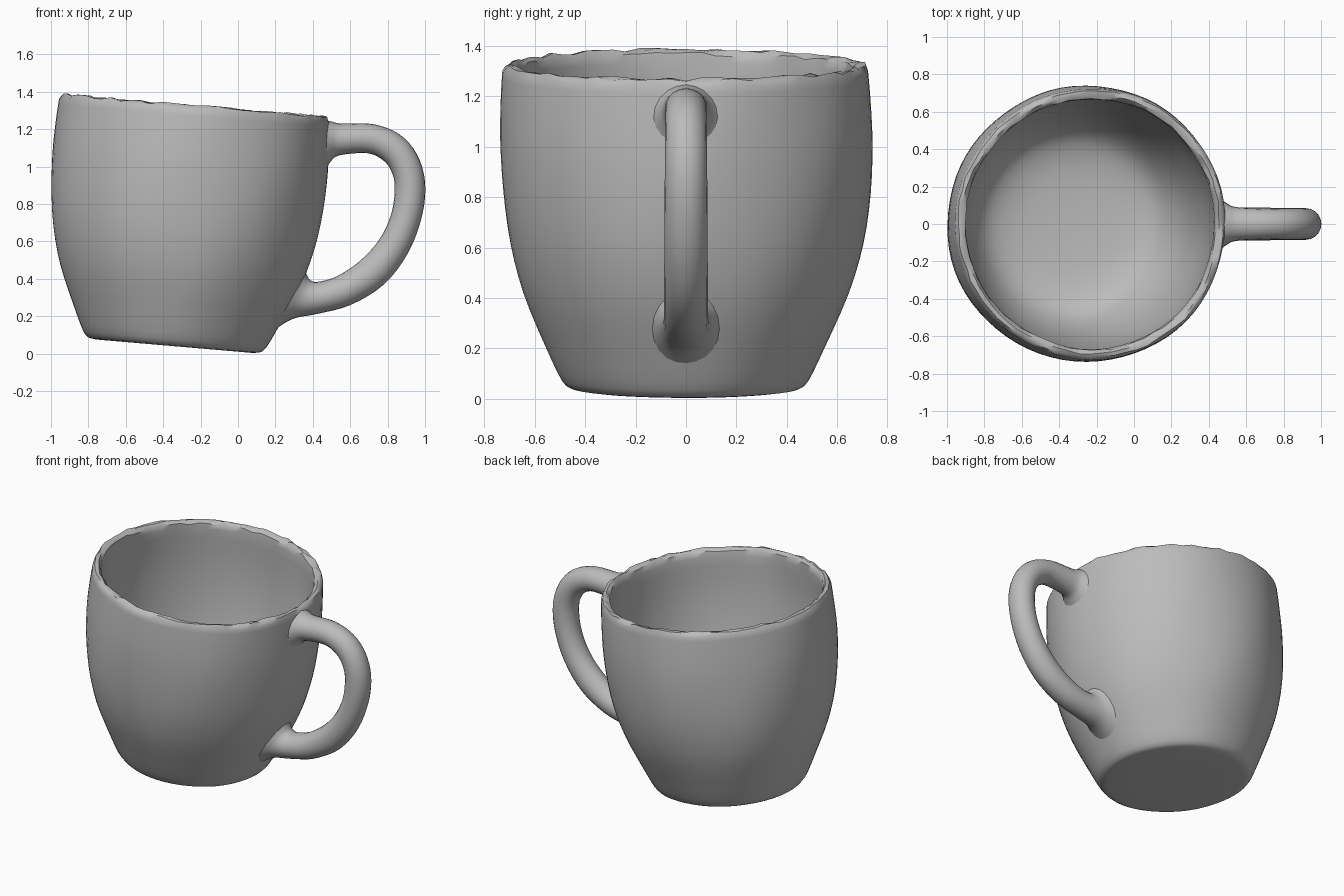
import bpy, bmesh, math, random
from mathutils import Vector, Matrix

if "Cube" in bpy.data.objects:
    bpy.data.objects.remove(bpy.data.objects["Cube"])

random.seed(4)
clay = bpy.data.materials.new("grey clay")
clay.diffuse_color = (0.5, 0.5, 0.5, 1)
clay.use_nodes = True
clay.node_tree.nodes["Principled BSDF"].inputs["Base Color"].default_value = clay.diffuse_color


def smooth_path(rows, steps):
    """Catmull-Rom interpolation through rows of numbers."""
    pts = [Vector(r) for r in rows]
    out = []
    for i in range(len(pts) - 1):
        a, b, c, d = pts[max(i - 1, 0)], pts[i], pts[i + 1], pts[min(i + 2, len(pts) - 1)]
        for s in range(steps):
            t = s / steps
            out.append(0.5 * (2 * b + (c - a) * t + (2 * a - 5 * b + 4 * c - d) * t * t
                              + (3 * b - a - 3 * c + d) * t ** 3))
    return out + [pts[-1]]


def loft(name, rings):
    """Skin a stack of closed rings and cap both ends."""
    bm = bmesh.new()
    loops = [[bm.verts.new(p) for p in ring] for ring in rings]
    n = len(loops[0])
    for a, b in zip(loops, loops[1:]):
        for i in range(n):
            j = (i + 1) % n
            bm.faces.new((a[i], a[j], b[j], b[i]))
    bm.faces.new(loops[0])
    bm.faces.new(loops[-1])
    bmesh.ops.recalc_face_normals(bm, faces=bm.faces)
    mesh = bpy.data.meshes.new(name)
    bm.to_mesh(mesh)
    bm.free()
    mesh.materials.append(clay)
    obj = bpy.data.objects.new(name, mesh)
    bpy.context.collection.objects.link(obj)
    bpy.context.view_layer.objects.active = obj
    obj.select_set(True)
    bpy.ops.object.shade_smooth_by_angle(angle=math.radians(40))
    obj.select_set(False)
    return obj


# Cup: (radius, height) along the outside, over the rim and down the inside
outside = smooth_path([(0.455, 0.005), (0.49, 0.035), (0.555, 0.17), (0.645, 0.38), (0.70, 0.58),
                       (0.728, 0.78), (0.738, 0.98), (0.733, 1.15), (0.725, 1.265)], 3)
rim = [Vector(p) for p in ((0.712, 1.29), (0.69, 1.292), (0.672, 1.275))]
inside = smooth_path([(0.668, 1.24), (0.675, 1.0), (0.66, 0.75), (0.62, 0.5), (0.56, 0.3),
                      (0.47, 0.16), (0.34, 0.10), (0.18, 0.08), (0.02, 0.075)], 3)
profile = [Vector((0.25, 0)), Vector((0.42, 0))] + outside + rim + inside

SEG = 72
lean = Matrix.Translation((-0.34, 0, 0.04)) @ Matrix.Rotation(math.radians(4.9), 4, 'Y')
rings = []
for r, h in profile:
    ring = []
    for i in range(SEG):
        a = 2 * math.pi * i / SEG
        # gentle hand-made unevenness, rougher along the rim
        rr = r * (1 + 0.004 * math.sin(3 * a + 4 * h) + 0.003 * math.sin(7 * a - 5 * h))
        hh = h
        if h > 1.27:
            rr += random.uniform(-0.005, 0.005)
            hh += random.uniform(-0.009, 0.007)
        ring.append(lean @ Vector((rr * math.cos(a), rr * math.sin(a), hh)))
    rings.append(ring)
loft("cup", rings)

# Handle: outer edge x, z, inner edge x, z, half width; flared where it joins the cup
handle_rows = [
    (0.470, 1.250, 0.450, 0.960, 0.140),
    (0.505, 1.240, 0.490, 1.020, 0.110),
    (0.560, 1.230, 0.540, 1.060, 0.090),
    (0.720, 1.228, 0.690, 1.072, 0.082),
    (0.860, 1.175, 0.775, 1.035, 0.082),
    (0.955, 1.070, 0.820, 0.975, 0.083),
    (1.000, 0.920, 0.838, 0.890, 0.084),
    (0.985, 0.740, 0.820, 0.750, 0.085),
    (0.910, 0.540, 0.755, 0.610, 0.086),
    (0.780, 0.370, 0.650, 0.495, 0.087),
    (0.600, 0.260, 0.530, 0.415, 0.088),
    (0.420, 0.212, 0.430, 0.385, 0.090),
    (0.290, 0.185, 0.385, 0.395, 0.105),
    (0.170, 0.110, 0.360, 0.440, 0.140)]
rings = []
for row in handle_rows and smooth_path(handle_rows, 4):
    outer, inner = Vector((row[0], 0, row[1])), Vector((row[2], 0, row[3]))
    mid, half = (outer + inner) / 2, (outer - inner) / 2
    rings.append([mid + half * math.cos(t) + Vector((0, row[4] * math.sin(t), 0))
                  for t in (2 * math.pi * k / 20 for k in range(20))])
loft("handle", rings)
